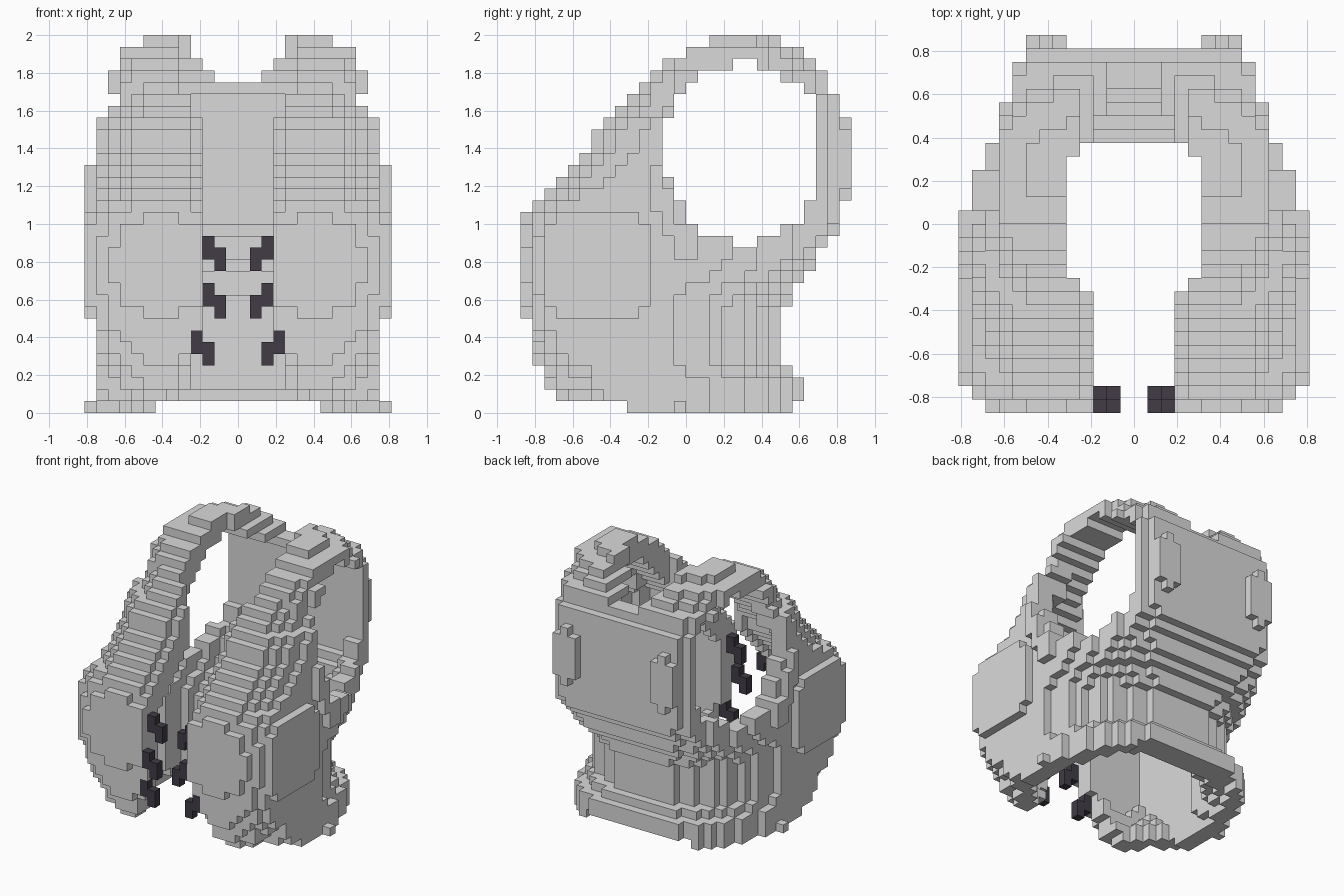
import bpy
import bmesh

cube = bpy.data.objects.get("Cube")
if cube:
    bpy.data.objects.remove(cube)

V = 0.0625  # block size


def runs(*pairs):
    """Expand (count, value) pairs into one value per layer."""
    return [v for n, v in pairs for _ in range(n)]


# Vest silhouette per layer, bottom to top, in blocks
FRONT = runs((1, -5), (1, -11), (2, -12), (13, -13), (1, -13), (1, -12), (1, -11), (1, -10),
             (1, -9), (2, -8), (1, -7), (1, -6), (1, -5), (1, -4), (1, -3), (1, -2), (1, 0), (1, 2))
BACK = runs((1, 9), (2, 10), (1, 9), (5, 8), (2, 9), (1, 10), (2, 11), (1, 12), (12, 13),
            (2, 12), (1, 11), (1, 10), (1, 8))
HALF = runs((25, 12), (4, 11), (2, 10), (1, 8))
# Half width of the front gap and of the neck, per layer
GAP = runs((1, 7), (1, 6), (2, 5), (3, 4), (25, 3))
NECK = {28: 2, 29: 3, 30: 4, 31: 4}
# Rounded chest: steps back from the front, with the ellipse radii of each step
DOME = ((1, 5.3, 8.3), (2, 5.9, 10.3), (3, 6.5, 11.4), (4, 7.0, 11.8), (6, 8.0, 13.2))
# Arm hole: layer -> front and back limits
ARM = {14: (4, 6), 15: (1, 8), 16: (0, 10), 17: (0, 10), 27: (0, 10), 28: (1, 8), 29: (4, 6)}
ARM.update({k: (-1, 11) for k in (18, 19, 25, 26)})
ARM.update({k: (-2, 11) for k in range(20, 25)})


def disc(u, v, ru, rv, n):
    return abs(u / ru) ** n + abs(v / rv) ** n <= 1


def plan_limit(j):
    """Widest half width allowed at depth j."""
    for end, w in ((-13, 11), (-12, 12), (1, 13), (4, 12), (6, 11), (9, 10), (12, 9)):
        if j < end:
            return w
    return 8


def front_at(a, k):
    """Front surface: domed chest below, straps rounded to both sides above."""
    x = a + 0.5
    if k < 17:
        step = next((d for d, rx, rz in DOME if disc(x - 6.5, k - 12, rx, rz, 2)), 7)
        return max(FRONT[k], -14 + step)
    t = max(0, x - 5) / (HALF[k] - 5)
    inner = 1 if a < 4 and k < 28 else 0
    return FRONT[k] + inner + int(min(5, (k - 14) * 1.2, 31 - k) * t ** 2.5)


def in_outer(a, j, k):
    """Solid body before hollowing; a is the distance from the middle."""
    if k > 31:
        return False
    k = max(k, 1)
    x, y = a + 0.5, j + 0.5
    if a >= HALF[k] or a >= plan_limit(j) or j >= BACK[k] or j < front_at(a, k):
        return False
    # rounded back, pinched at the waist and squarer towards the shoulders
    mid = -6 if k < 29 else 3
    if k < 3 or k > 28:
        n = 3
    else:
        n = 2.6 if k == 3 else min(5, 2.2 + max(0, k - 9) * 0.35)
    return y <= mid or disc(x, y - mid, HALF[k], BACK[k] - mid + 0.1, n)


def in_cavity(a, j, k):
    """True where the body is at least two blocks deep."""
    for da, dj in ((2, 0), (0, 2), (0, -2), (1, 1), (1, -1)):
        for dk in (-1, 0, 2):
            if not in_outer(a + da, j + dj, k + dk):
                return False
    return True


def in_vest(a, j, k):
    if not in_outer(a, j, k) or in_cavity(a, j, k):
        return False
    if j < -1 and a < GAP[k]:                       # front gap
        return False
    if -4 <= j < 5 and a < 5 or -5 <= j < 6 and a < 4:  # neck opening
        return False
    if a < NECK.get(k, 0):
        return False
    if k in ARM and ARM[k][0] <= j < ARM[k][1]:     # arm holes
        return False
    if k == 0 and (a < 7 or not -5 <= j < 9):       # hem rises in the middle
        return False
    return True


def box(a0, a1, j0, j1, k0, k1):
    return {(a, j, k) for a in range(a0, a1) for j in range(j0, j1) for k in range(k0, k1)}


def material(name, rgb):
    m = bpy.data.materials.new(name)
    m.use_nodes = True
    m.diffuse_color = (*rgb, 1)
    bsdf = next(n for n in m.node_tree.nodes if n.type == 'BSDF_PRINCIPLED')
    bsdf.inputs["Base Color"].default_value = (*rgb, 1)
    bsdf.inputs["Roughness"].default_value = 0.8
    return m


SIDES = {(1, 0, 0): ((1, 0, 0), (1, 1, 0), (1, 1, 1), (1, 0, 1)),
         (-1, 0, 0): ((0, 0, 0), (0, 0, 1), (0, 1, 1), (0, 1, 0)),
         (0, 1, 0): ((0, 1, 0), (0, 1, 1), (1, 1, 1), (1, 1, 0)),
         (0, -1, 0): ((0, 0, 0), (1, 0, 0), (1, 0, 1), (0, 0, 1)),
         (0, 0, 1): ((0, 0, 1), (1, 0, 1), (1, 1, 1), (0, 1, 1)),
         (0, 0, -1): ((0, 0, 0), (0, 1, 0), (1, 1, 0), (1, 0, 0))}


def block_object(name, half, mat):
    """Mirror the half set of blocks and skin its exposed faces."""
    cells = half | {(-1 - i, j, k) for i, j, k in half}
    bm = bmesh.new()
    verts = {}
    for c in cells:
        for d, corners in SIDES.items():
            if tuple(p + q for p, q in zip(c, d)) in cells:
                continue
            face = []
            for o in corners:
                p = tuple(s + t for s, t in zip(c, o))
                if p not in verts:
                    verts[p] = bm.verts.new([q * V for q in p])
                face.append(verts[p])
            bm.faces.new(face)
    mesh = bpy.data.meshes.new(name)
    bm.to_mesh(mesh)
    bm.free()
    mesh.materials.append(mat)
    obj = bpy.data.objects.new(name, mesh)
    bpy.context.collection.objects.link(obj)


grey = material("light grey cloth", (0.70, 0.70, 0.70))
dark = material("dark violet grey", (0.054, 0.045, 0.061))

# Vest shell
vest = {c for c in box(0, 13, -14, 14, 0, 32) if in_vest(*c)}
# Raised chest pads
vest |= {c for c in box(3, 11, -14, -13, 8, 17)
         if disc(c[0] + 0.5 - 6.5, c[2] + 0.5 - 12.5, 4.4, 4.3, 2)}
# Raised side pads
vest |= {c for c in box(12, 13, -12, -3, 8, 17)
         if disc(c[1] + 0.5 + 7.5, c[2] + 0.5 - 12.5, 4.8, 4.8, 2.5)}
# Arm hole edging and small hem tab
vest |= box(12, 13, -3, -2, 17, 21) | box(12, 13, -2, -1, 15, 19) | box(12, 13, -1, 1, 13, 16)
vest |= box(12, 13, -1, 0, 0, 1)
# Raised back plates with clipped corners
vest |= box(5, 8, 13, 14, 19, 24) | box(6, 7, 13, 14, 18, 25)
block_object("vest", vest, grey)

# Stepped front clasps
for name, a, j, k in (("upper_clasps", 1, -13, 12), ("middle_clasps", 1, -14, 8),
                      ("lower_clasps", 2, -13, 4)):
    block_object(name, box(a, a + 1, j, j + 1, k, k + 2)
                 | box(a + 1, a + 2, j, j + 1, k + 1, k + 3), dark)
